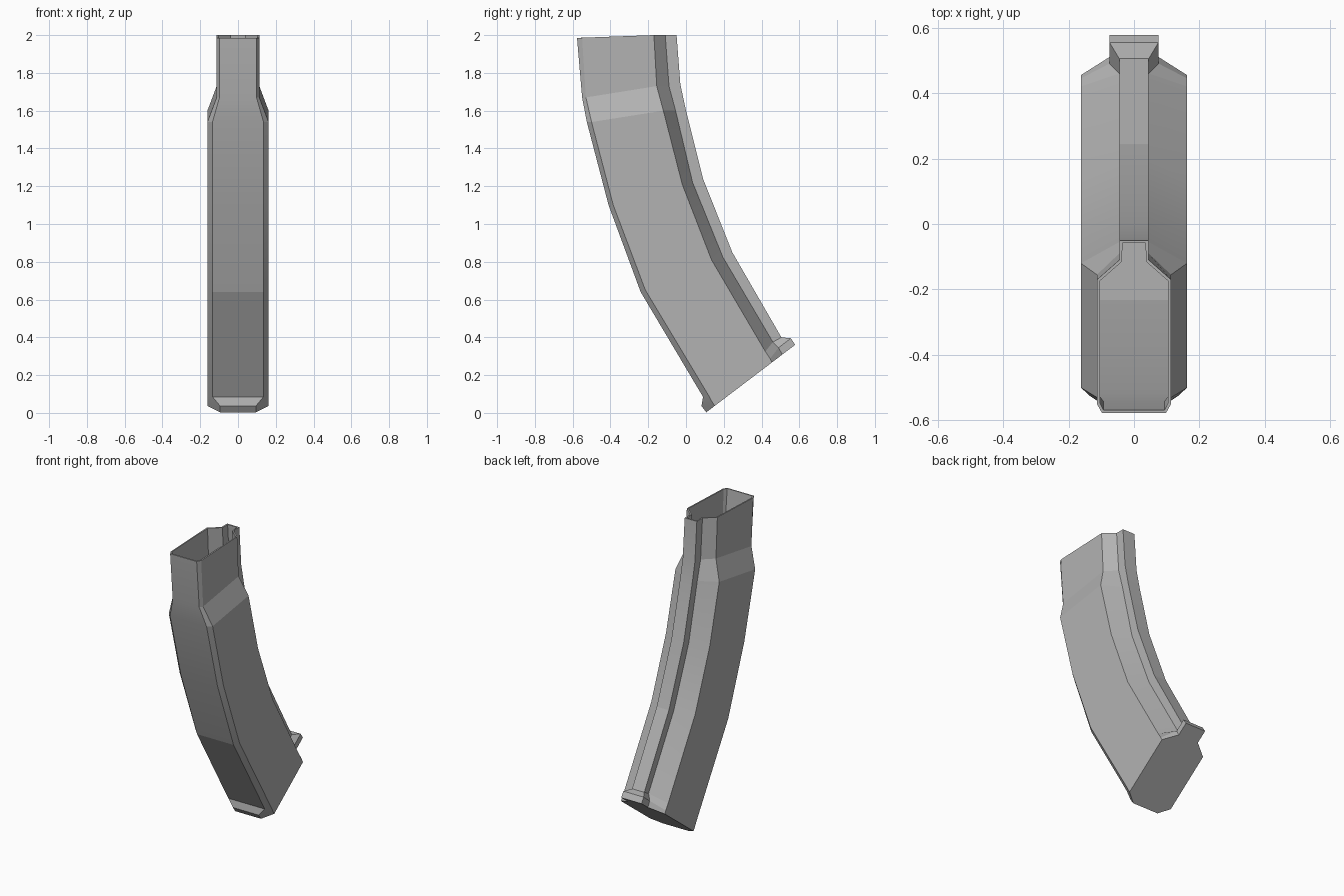
import bpy
import bmesh
import math

cube = bpy.data.objects.get("Cube")
if cube:
    bpy.data.objects.remove(cube, do_unlink=True)


def make_material(name, color):
    material = bpy.data.materials.new(name)
    material.use_nodes = True
    material.diffuse_color = color
    material.node_tree.nodes["Principled BSDF"].inputs["Base Color"].default_value = color
    return material


def make_section(bm, half_widths, points):
    """Closed ring of one cross-section, mirrored about x = 0."""
    front, side, rib = half_widths
    widths = (front, side, side, rib, rib)
    left = [bm.verts.new((w, y, z)) for w, (y, z) in zip(widths, points)]
    right = [bm.verts.new((-w, y, z)) for w, (y, z) in zip(widths, points)]
    return left + right[::-1]


# Half widths (front, side, rib) used along the body
NECK = (0.098, 0.113, 0.045)
BODY = (0.135, 0.162, 0.045)
LIP = (0.095, 0.162, 0.075)

# Each section: front face, front chamfer, rear side edge, rib root, rib back (y, z)
SECTIONS = [
    (NECK, [(-.577, 1.985), (-.55, 1.986), (-.17, 2), (-.11, 2), (-.05, 2)]),
    (NECK, [(-.55, 1.67), (-.53, 1.67), (-.155, 1.73), (-.09, 1.73), (-.03, 1.74)]),
    (BODY, [(-.525, 1.54), (-.5, 1.54), (-.12, 1.6), (-.055, 1.6), (0, 1.6)]),
    (BODY, [(-.41, 1.1), (-.385, 1.1), (-.02, 1.21), (.035, 1.22), (.09, 1.24)]),
    (BODY, [(-.24, .64), (-.215, .65), (.135, .81), (.195, .825), (.245, .85)]),
    (BODY, [(.09, .085), (.124, .085), (.42, .325), (.46, .375), (.505, .4)]),
    (LIP, [(.082, .037), (.14, .055), (.445, .287), (.49, .345), (.555, .395)]),
    (LIP, [(.107, .003), (.152, .037), (.455, .267), (.51, .309), (.578, .36)]),
]

# Curved shell: loft the sections, leave the top open and close the floor
bm = bmesh.new()
rings = [make_section(bm, widths, points) for widths, points in SECTIONS]
for upper, lower in zip(rings, rings[1:]):
    count = len(upper)
    for i in range(count):
        j = (i + 1) % count
        bm.faces.new((upper[i], upper[j], lower[j], lower[i]))
bm.faces.new(rings[-1])
bmesh.ops.recalc_face_normals(bm, faces=bm.faces)
# An open shell needs its direction checked: the floor must face down
bm.faces.ensure_lookup_table()
bm.normal_update()
if bm.faces[-1].normal.z > 0:
    bmesh.ops.reverse_faces(bm, faces=bm.faces)

mesh = bpy.data.meshes.new("curved_shell")
bm.to_mesh(mesh)
bm.free()
shell = bpy.data.objects.new("curved_shell", mesh)
bpy.context.collection.objects.link(shell)
mesh.materials.append(make_material("plain_grey", (0.45, 0.45, 0.45, 1)))

# Thin walls grown inward
walls = shell.modifiers.new("thin_walls", "SOLIDIFY")
walls.thickness = 0.009
walls.offset = -1
walls.use_even_offset = True

bpy.ops.object.select_all(action="DESELECT")
shell.select_set(True)
bpy.context.view_layer.objects.active = shell
bpy.ops.object.modifier_apply(modifier=walls.name)
bpy.ops.object.shade_smooth_by_angle(angle=math.radians(8))
